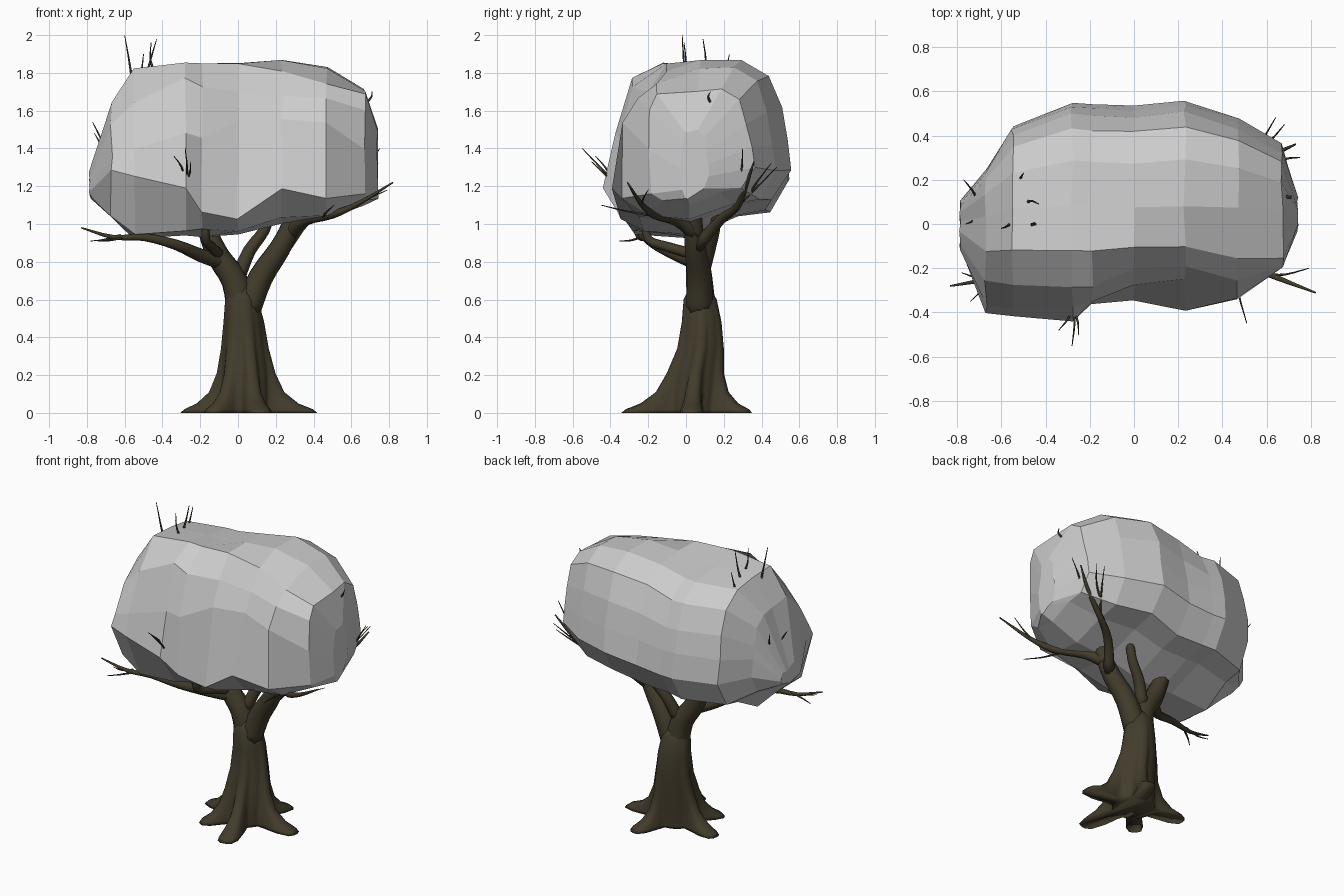
import bpy, bmesh, math, random
from mathutils import Vector

random.seed(4)
cube = bpy.data.objects.get("Cube")
if cube:
    bpy.data.objects.remove(cube, do_unlink=True)


def material(name, color):
    m = bpy.data.materials.new(name)
    m.use_nodes = True
    m.diffuse_color = color
    m.node_tree.nodes["Principled BSDF"].inputs["Base Color"].default_value = color
    return m


BARK = material("dark bark", (0.055, 0.045, 0.025, 1))
LEAF = material("pale grey foliage", (0.6, 0.6, 0.6, 1))


def loft(name, rings, mat, smooth):
    """Skin a list of equal-length point rings and cap both ends."""
    bm = bmesh.new()
    loops = [[bm.verts.new(p) for p in ring] for ring in rings]
    for a, b in zip(loops, loops[1:]):
        for i in range(len(a)):
            j = (i + 1) % len(a)
            bm.faces.new((a[i], a[j], b[j], b[i]))
    bm.faces.new(loops[0])
    bm.faces.new(loops[-1])
    bmesh.ops.recalc_face_normals(bm, faces=bm.faces)
    for f in bm.faces:
        f.smooth = smooth
    mesh = bpy.data.meshes.new(name)
    bm.to_mesh(mesh)
    bm.free()
    mesh.materials.append(mat)
    ob = bpy.data.objects.new(name, mesh)
    bpy.context.collection.objects.link(ob)


def limb(name, points, start, end, sides=9):
    """Tapered tube along a smoothed path."""
    pts = [Vector(p) for p in points]
    path = []
    ext = [2 * pts[0] - pts[1]] + pts + [2 * pts[-1] - pts[-2]]
    for a, b, c, d in zip(ext, ext[1:], ext[2:], ext[3:]):
        for t in (0, 1 / 3, 2 / 3):
            path.append(b + (c - a) * t / 2 + (2 * a - 5 * b + 4 * c - d) * t * t / 2
                        + (3 * b - a - 3 * c + d) * t ** 3 / 2)
    path.append(pts[-1])
    rings = []
    normal = (path[1] - path[0]).orthogonal()
    for i, p in enumerate(path):
        axis = (path[min(i + 1, len(path) - 1)] - path[max(i - 1, 0)]).normalized()
        normal = (normal - axis * normal.dot(axis)).normalized()
        side = axis.cross(normal)
        r = start + (end - start) * i / (len(path) - 1)
        rings.append([p + r * (normal * math.cos(k * math.tau / sides)
                               + side * math.sin(k * math.tau / sides)) for k in range(sides)])
    loft(name, rings, BARK, True)


# Trunk flaring into root lobes: angle in degrees, reach
ROOTS = [(-76, .39), (-2, .38), (68, .33), (168, .35), (228, .3)]
# Height, centre x, centre y, core radius, root strength
TRUNK = [(0, .04, .04, .13, 1), (.02, .04, .04, .13, .9), (.05, .04, .04, .13, .6),
         (.11, .04, .045, .13, .3), (.21, .04, .055, .125, .13), (.34, .035, .08, .112, .06),
         (.48, .03, .085, .1, .03), (.6, .02, .075, .088, 0), (.67, .02, .07, .05, 0)]


def trunk_ring(z, cx, cy, core, strength, n=72):
    ring = []
    for k in range(n):
        a = k * math.tau / n
        r = core
        for deg, reach in ROOTS:
            d = math.remainder(a - math.radians(deg), math.tau)
            r = max(r, core + strength * (reach - core) * math.exp(-(abs(d) / .27) ** 4))
        ring.append((cx + r * math.cos(a), cy + r * math.sin(a), z))
    return ring


loft("trunk", [trunk_ring(*row) for row in TRUNK], BARK, True)

# Main forks and long limbs
limb("left_fork", [(.04, .07, .53), (.12, .07, .72), (.22, .05, .87), (.28, .04, 1), (.32, .04, 1.15)], .075, .04)
limb("right_fork", [(.02, .08, .53), (-.02, .07, .7), (-.1, .06, .82), (-.15, .06, .93), (-.19, .07, 1.05)], .08, .045)
limb("middle_branch", [(.0, .08, .72), (.06, .12, .86), (.14, .15, .97), (.18, .17, 1.1)], .04, .025)
limb("right_branch", [(-.08, .06, .8), (-.19, -.03, .83), (-.33, -.16, .89), (-.5, -.22, .93),
                      (-.66, -.25, .93), (-.83, -.28, .98)], .045, .004)
limb("right_stub", [(-.1, .04, .84), (-.14, -.1, .88), (-.17, -.2, .92), (-.17, -.22, 1.04)], .03, .02)
limb("left_branch", [(.27, .05, .95), (.35, -.05, 1.02), (.5, -.17, 1.05), (.64, -.24, 1.11),
                     (.82, -.31, 1.22)], .04, .004)
limb("back_branch", [(.25, .06, .88), (.36, .18, 1.02), (.5, .27, 1.09), (.64, .32, 1.21),
                     (.73, .36, 1.33)], .035, .004)

# Thin twigs: start and tip
TWIGS = [((.45, -.15, 1.04), (.51, -.45, 1.1)), ((.6, -.23, 1.09), (.79, -.2, 1.18)),
         ((.4, -.1, 1.03), (.48, -.22, 1.23)), ((-.6, -.24, .93), (-.74, -.35, .91)),
         ((-.62, -.24, .94), (-.78, -.22, .91)), ((.5, .27, 1.09), (.64, .48, 1.3)),
         ((.54, .33, 1.15), (.68, .45, 1.32)), ((.64, .28, 1.2), (.75, .3, 1.4)),
         ((.68, .13, 1.64), (.71, .13, 1.7)), ((-.7, .1, 1.4), (-.77, .2, 1.54)),
         ((-.7, .05, 1.35), (-.76, .0, 1.48)), ((-.28, -.35, 1.2), (-.28, -.55, 1.4)),
         ((-.28, -.38, 1.22), (-.34, -.48, 1.36)), ((-.28, -.38, 1.22), (-.25, -.5, 1.33)),
         ((-.56, .0, 1.76), (-.6, -.02, 2)), ((-.48, .1, 1.8), (-.43, .09, 1.98)),
         ((-.44, .0, 1.8), (-.46, -.01, 1.96)), ((-.52, .2, 1.75), (-.5, .23, 1.9))]
for i, (a, b) in enumerate(TWIGS):
    a, b = Vector(a), Vector(b)
    bend = Vector([random.uniform(-.015, .015) for _ in range(3)])
    limb("twig_%d" % (i + 1), [a, a.lerp(b, .5) + bend, b], .008, .002, 5)

# Faceted canopy: shared top, back and underside, scaled by depth and height
BACK = [(.15, .97), (.52, 1), (.78, .82), (.9, .4), (.96, 0), (1, -.35), (.8, -.72), (.5, -.78), (.05, -1)]
# x, back y, bottom z, top z, then the front outline from low to high as (y, z)
STATIONS = [
    (-.785, .1, 1.14, 1.27, [(-.05, 1.15), (-.1, 1.17), (-.12, 1.2), (-.1, 1.23), (-.03, 1.27)]),
    (-.67, .25, 1.04, 1.66, [(-.27, 1.04), (-.4, 1.29), (-.37, 1.36), (-.25, 1.53), (-.12, 1.65)]),
    (-.55, .44, .93, 1.86, [(-.27, .94), (-.42, 1.25), (-.38, 1.4), (-.28, 1.64), (-.12, 1.82)]),
    (-.28, .55, .935, 1.875, [(-.27, .96), (-.445, 1.19), (-.37, 1.48), (-.29, 1.77), (-.12, 1.86)]),
    (-.19, .54, .935, 1.865, [(-.24, .97), (-.36, 1.06), (-.355, 1.46), (-.28, 1.73), (-.12, 1.85)]),
    (0, .53, .94, 1.885, [(-.22, .96), (-.34, 1.03), (-.27, 1.54), (-.2, 1.7), (-.1, 1.85)]),
    (.23, .56, 1, 1.89, [(-.25, 1.03), (-.39, 1.19), (-.25, 1.55), (-.19, 1.68), (-.1, 1.81)]),
    (.47, .48, 1.02, 1.83, [(-.2, 1.04), (-.34, 1.14), (-.33, 1.54), (-.25, 1.66), (-.16, 1.74)]),
    (.67, .36, 1.1, 1.71, [(-.12, 1.12), (-.18, 1.16), (-.2, 1.4), (-.2, 1.6), (-.16, 1.69)]),
    (.738, .12, 1.13, 1.5, [(.0, 1.14), (-.02, 1.18), (-.03, 1.3), (-.02, 1.42), (.0, 1.48)])]


def canopy_ring(x, back, low, high, front):
    def jitter():
        return random.uniform(-.006, .006)
    # The crown leans down towards the back on the right half
    lean = min(.2, max(0, .12 - .3 * x))
    rear = [(u * back, (low + high) / 2 + v * (high - low) / 2
             - lean * max(v, 0) * (u * back + .1)) for u, v in BACK]
    return [(x + jitter(), y + jitter(), z + jitter()) for y, z in front + rear]


loft("canopy", [canopy_ring(*s) for s in STATIONS], LEAF, False)
